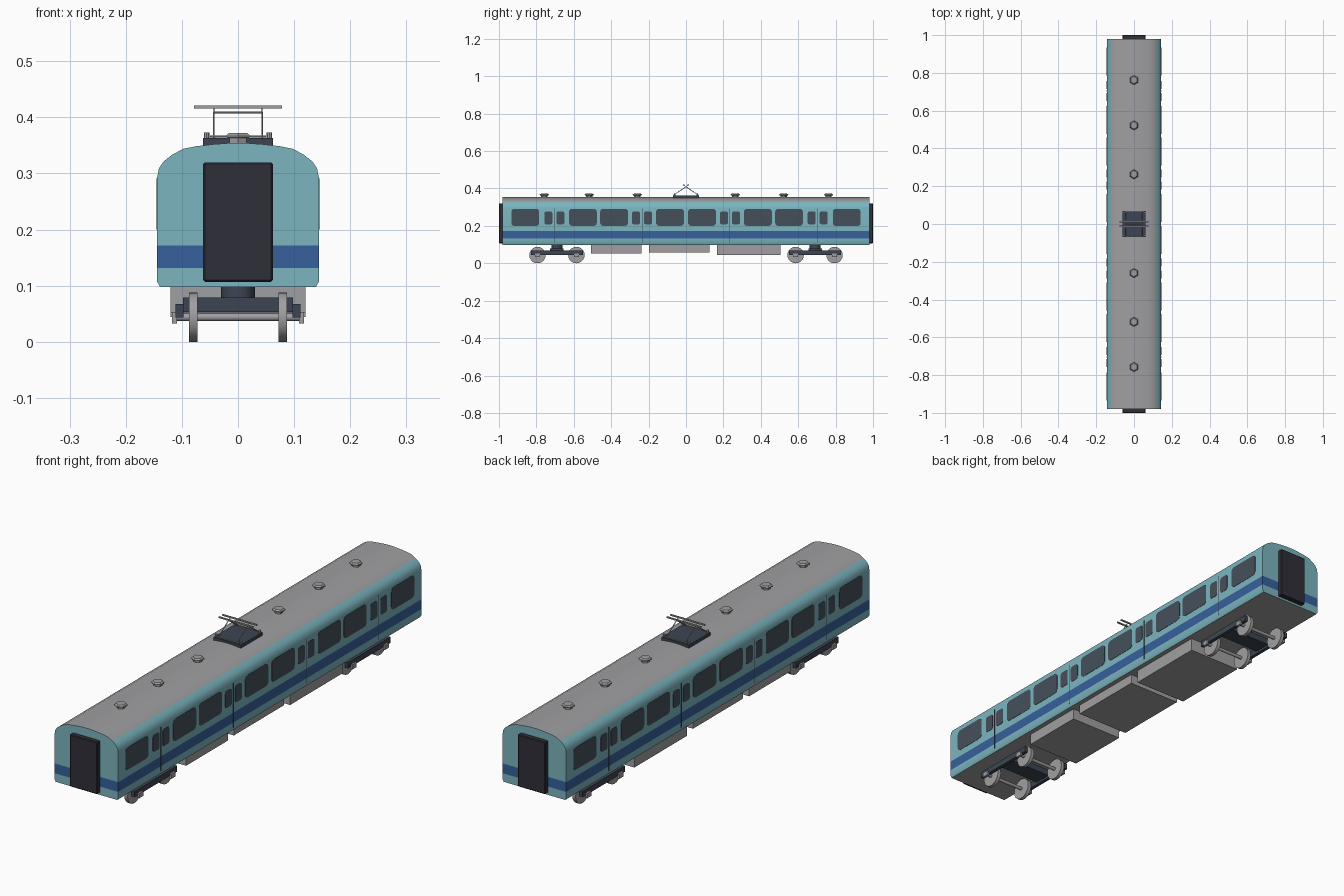
import bpy, bmesh, math
from mathutils import Vector

if "Cube" in bpy.data.objects:
    bpy.data.objects.remove(bpy.data.objects["Cube"])


def material(name, r, g, b):
    m = bpy.data.materials.new(name)
    m.diffuse_color = (r, g, b, 1)
    m.use_nodes = True
    m.node_tree.nodes["Principled BSDF"].inputs["Base Color"].default_value = m.diffuse_color
    return m


TEAL = material("teal paint", 0.20, 0.46, 0.52)
BLUE = material("blue stripe", 0.037, 0.12, 0.34)
GREY = material("light grey", 0.35, 0.35, 0.36)
SLATE = material("slate metal", 0.045, 0.06, 0.085)
GLASS = material("dark glass", 0.06, 0.08, 0.105)
BLACK = material("gangway rubber", 0.028, 0.029, 0.04)


def finish(name, bm, *mats, smooth=False):
    bmesh.ops.recalc_face_normals(bm, faces=bm.faces)
    me = bpy.data.meshes.new(name)
    bm.to_mesh(me)
    bm.free()
    ob = bpy.data.objects.new(name, me)
    bpy.context.collection.objects.link(ob)
    for m in mats:
        me.materials.append(m)
    if smooth:
        bpy.ops.object.select_all(action='DESELECT')
        ob.select_set(True)
        bpy.context.view_layer.objects.active = ob
        bpy.ops.object.shade_smooth_by_angle(angle=math.radians(35))
    return ob


def box(name, x0, x1, y0, y1, z0, z1, mat, bevel=0):
    bm = bmesh.new()
    bmesh.ops.create_cube(bm, size=1)
    for v in bm.verts:
        v.co = ((x0 + x1) / 2 + v.co.x * (x1 - x0),
                (y0 + y1) / 2 + v.co.y * (y1 - y0),
                (z0 + z1) / 2 + v.co.z * (z1 - z0))
    if bevel:
        bmesh.ops.bevel(bm, geom=bm.edges[:], offset=bevel, segments=1, affect='EDGES')
    return finish(name, bm, mat)


def rod(name, a, b, radius, mat, sides=8):
    a, b = Vector(a), Vector(b)
    bm = bmesh.new()
    bmesh.ops.create_cone(bm, cap_ends=True, segments=sides, radius1=radius,
                          radius2=radius, depth=(b - a).length)
    ob = finish(name, bm, mat, smooth=sides > 8)
    ob.location = (a + b) / 2
    ob.rotation_euler = (b - a).to_track_quat('Z', 'Y').to_euler()
    return ob


def lathe(name, profile, sides, mat, location):
    bm = bmesh.new()
    rings = [[bm.verts.new((r * math.sin(2 * math.pi * i / sides),
                            r * math.cos(2 * math.pi * i / sides), z))
              for i in range(sides)] for r, z in profile]
    for lo, hi in zip(rings, rings[1:]):
        for i in range(sides):
            j = (i + 1) % sides
            bm.faces.new((lo[i], lo[j], hi[j], hi[i]))
    bm.faces.new(rings[0])
    bm.faces.new(rings[-1])
    finish(name, bm, mat).location = location


def rounded_plate(name, side, y0, y1, z0, z1, radius, mat):
    # rounded rectangle lying on the side wall
    bm = bmesh.new()
    pts = []
    for k, (cy, cz) in enumerate([(y1 - radius, z1 - radius), (y0 + radius, z1 - radius),
                                  (y0 + radius, z0 + radius), (y1 - radius, z0 + radius)]):
        for s in range(5):
            a = math.pi / 2 * (k + s / 4)
            pts.append((cy + radius * math.cos(a), cz + radius * math.sin(a)))
    face = bm.faces.new([bm.verts.new((side * 0.142, y, z)) for y, z in pts])
    ext = bmesh.ops.extrude_face_region(bm, geom=[face])
    for v in ext['geom']:
        if isinstance(v, bmesh.types.BMVert):
            v.co.x = side * 0.1452
    finish(name, bm, mat)


# Body shell: half section from floor to roof, mirrored in x, swept along y
half = [(0.139, 0.098), (0.144, 0.107), (0.144, 0.132), (0.144, 0.172), (0.144, 0.293),
        (0.141, 0.309), (0.133, 0.321), (0.118, 0.333), (0.098, 0.344), (0.075, 0.3485),
        (0.045, 0.352), (0.012, 0.3545)]
END = 0.98
bm = bmesh.new()
grid = [[bm.verts.new((sx * x, sy * END, z)) for sx, sy in ((-1, -1), (1, -1), (1, 1), (-1, 1))]
        for x, z in half]
for n, (lo, hi) in enumerate(zip(grid, grid[1:])):
    mid = (half[n][1] + half[n + 1][1]) / 2
    for i in range(4):
        j = (i + 1) % 4
        f = bm.faces.new((lo[i], lo[j], hi[j], hi[i]))
        if 0.132 < mid < 0.172:
            f.material_index = 1          # stripe all the way round
        elif mid > 0.333 and i % 2:
            f.material_index = 2          # roof, but not the end walls
for ring in (grid[0], grid[-1]):
    bm.faces.new(ring).material_index = 2
finish("body_shell", bm, TEAL, BLUE, GREY, smooth=True)

# Gangways on both ends
for s in (-1, 1):
    y = sorted((s * 0.97, s * 1.0))
    box("gangway", -0.062, 0.062, y[0], y[1], 0.107, 0.32, BLACK, 0.003)

# Windows and door seams, repeated on both sides and both halves
large = [(0.011, 0.16), (0.31, 0.459), (0.477, 0.625), (0.785, 0.934)]
doors = [0.235, 0.704]
for side in (-1, 1):
    for s in (-1, 1):
        for a, b in large:
            y = sorted((s * a, s * b))
            rounded_plate("window", side, y[0], y[1], 0.2, 0.291, 0.016, GLASS)
        for c in doors:
            for d in (-0.032, 0.032):
                y = s * c + d
                rounded_plate("door_window", side, y - 0.0215, y + 0.0215, 0.208, 0.277, 0.01, GLASS)
            x = sorted((side * 0.142, side * 0.1447))
            box("door_seam", x[0], x[1], s * c - 0.0015, s * c + 0.0015, 0.112, 0.292, SLATE)

# Underfloor equipment boxes
for y0, y1, z0 in [(-0.507, -0.237, 0.052), (-0.198, 0.126, 0.058), (0.165, 0.505, 0.044)]:
    box("equipment_box", -0.12, 0.12, y0, y1, z0, 0.099, GREY)

# Bogies
for s in (-1, 1):
    c = s * 0.69
    box("bogie_bolster", -0.098, 0.098, c - 0.036, c + 0.036, 0.053, 0.079, SLATE)
    rod("bogie_pivot", (0, c, 0.07), (0, c, 0.1), 0.03, SLATE, 16)
    for side in (-1, 1):
        x = sorted((side * 0.097, side * 0.111))
        box("bogie_side_frame", x[0], x[1], c - 0.138, c + 0.138, 0.043, 0.067, SLATE)
    for d in (-0.104, 0.104):
        y = c + d
        rod("axle", (-0.112, y, 0.044), (0.112, y, 0.044), 0.007, GREY, 12)
        for side in (-1, 1):
            rod("wheel", (side * 0.072, y, 0.044), (side * 0.087, y, 0.044), 0.044, GREY, 20)
            x = sorted((side * 0.109, side * 0.118))
            box("axle_box", x[0], x[1], y - 0.013, y + 0.013, 0.033, 0.053, GREY)

# Roof vents
for y in (-0.757, -0.518, -0.26, 0.263, 0.522, 0.762):
    lathe("roof_vent", [(0.017, 0), (0.017, 0.013), (0.025, 0.014), (0.025, 0.017), (0.019, 0.022)],
          6, GREY, (0, y, 0.35))

# Pantograph: base, insulators, folding arms and contact strips
box("pantograph_base", -0.062, 0.062, -0.07, 0.07, 0.347, 0.363, SLATE)
for side in (-1, 1):
    for s in (-1, 1):
        rod("insulator", (side * 0.056, s * 0.06, 0.36), (side * 0.056, s * 0.06, 0.373), 0.005, GREY)
        rod("pantograph_arm", (side * 0.043, s * 0.067, 0.364), (side * 0.043, 0, 0.409), 0.0018, GREY, 6)
for s in (-1, 1):
    rod("pantograph_pivot", (-0.05, s * 0.064, 0.366), (0.05, s * 0.064, 0.366), 0.002, GREY, 6)
    box("contact_strip", -0.078, 0.078, s * 0.012 - 0.003, s * 0.012 + 0.003, 0.416, 0.421, GREY)
    for side in (-1, 1):
        rod("strip_support", (side * 0.043, 0, 0.409), (side * 0.043, s * 0.012, 0.417), 0.0012, GREY, 6)
rod("pantograph_crossbar", (-0.044, 0, 0.409), (0.044, 0, 0.409), 0.0018, GREY, 6)
